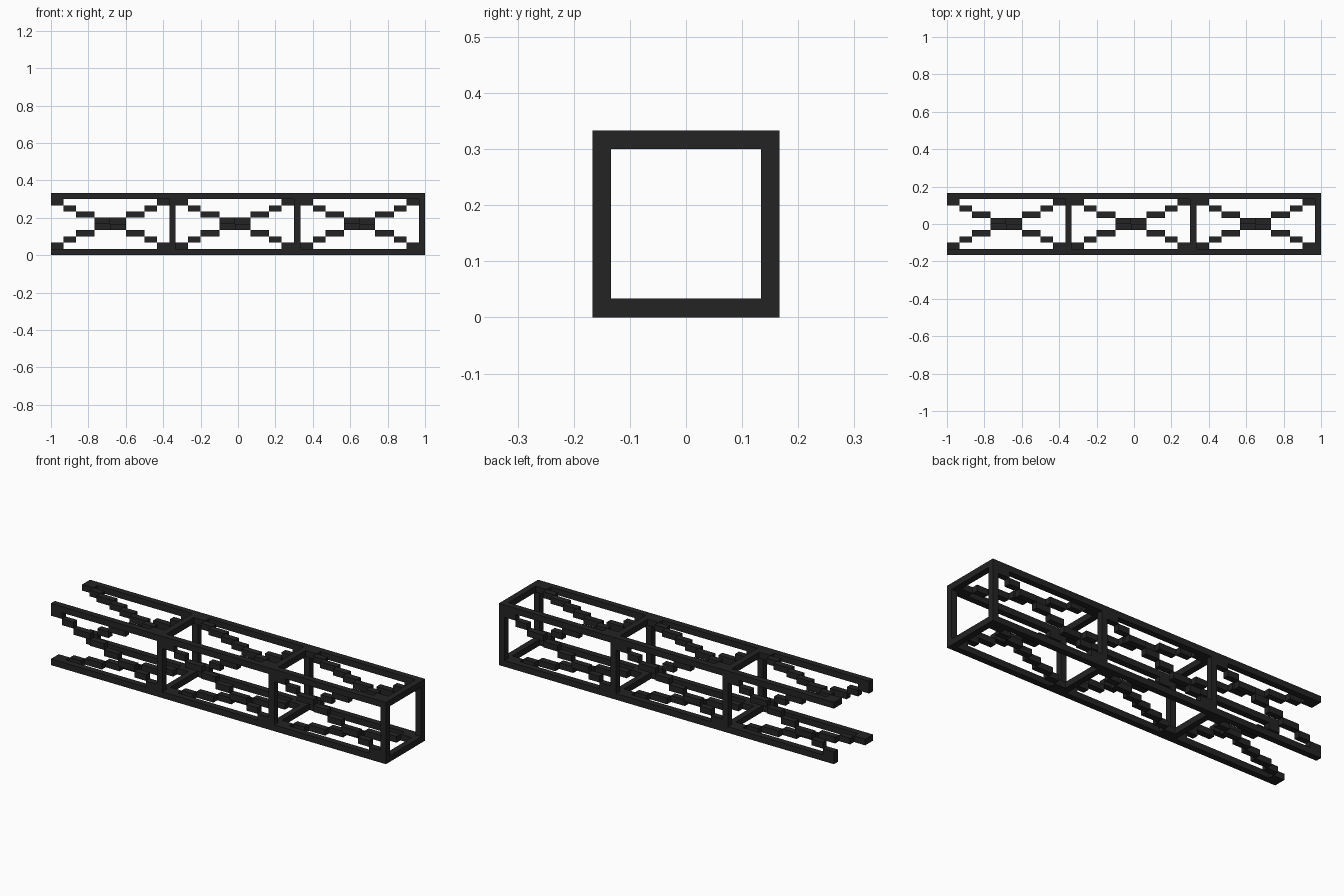
import bpy
import bmesh
from mathutils import Vector

old = bpy.data.objects.get("Cube")
if old:
    bpy.data.objects.remove(old, do_unlink=True)

U = 1 / 30                      # one block
SIZE, BAY, BAYS = 10, 20, 3     # section width, bay length, bay count, in blocks
LAST = SIZE - 1
ORIGIN = Vector((-BAY * BAYS / 2, -SIZE / 2, 0))
STEPS = (2, 2, 3, 2.5, 2.5, 3, 2, 2)   # tread lengths along one diagonal

steel = bpy.data.materials.new("black steel")
steel.use_nodes = True
colour = (0.017, 0.017, 0.017, 1)
steel.diffuse_color = colour
shader = steel.node_tree.nodes["Principled BSDF"]
shader.inputs["Base Color"].default_value = colour
shader.inputs["Roughness"].default_value = 0.8


def build(name, boxes):
    """Make one object from boxes given as (corner, size) in blocks."""
    bm = bmesh.new()
    for corner, size in boxes:
        corner, size = Vector(corner), Vector(size)
        verts = bmesh.ops.create_cube(bm, size=1)["verts"]
        bmesh.ops.scale(bm, vec=size * U, verts=verts)
        bmesh.ops.translate(bm, vec=(ORIGIN + corner + size / 2) * U, verts=verts)
    mesh = bpy.data.meshes.new(name)
    bm.to_mesh(mesh)
    bm.free()
    mesh.materials.append(steel)
    bpy.context.collection.objects.link(bpy.data.objects.new(name, mesh))


def stair(start, layer, upright, rising):
    """Boxes of a stepped diagonal on one face of a bay."""
    boxes, x = [], start
    for i, length in enumerate(STEPS):
        row = i + 1 if rising else LAST - 1 - i
        corner = (x, layer, row) if upright else (x, row, layer)
        boxes.append((corner, (length, 1, 1)))
        x += length
    return boxes


# Long corner chords
for y, side in ((0, "front"), (LAST, "back")):
    for z, level in ((0, "bottom"), (LAST, "top")):
        build(f"{side}_{level}_chord", [((0, y, z), (BAY * BAYS, 1, 1))])

for bay in range(BAYS):
    start = bay * BAY
    end = start + BAY - 1
    # Square frame closing the bay
    posts = [((end, y, 1), (1, 1, SIZE - 2)) for y in (0, LAST)]
    rails = [((end, 1, z), (1, SIZE - 2, 1)) for z in (0, LAST)]
    build(f"square_frame_{bay + 1}", posts + rails)
    # Stepped braces, opposite faces lean opposite ways
    build(f"front_brace_{bay + 1}", stair(start, 0, True, False))
    build(f"back_brace_{bay + 1}", stair(start, LAST, True, True))
    build(f"bottom_brace_{bay + 1}", stair(start, 0, False, True))
    build(f"top_brace_{bay + 1}", stair(start, LAST, False, False))
